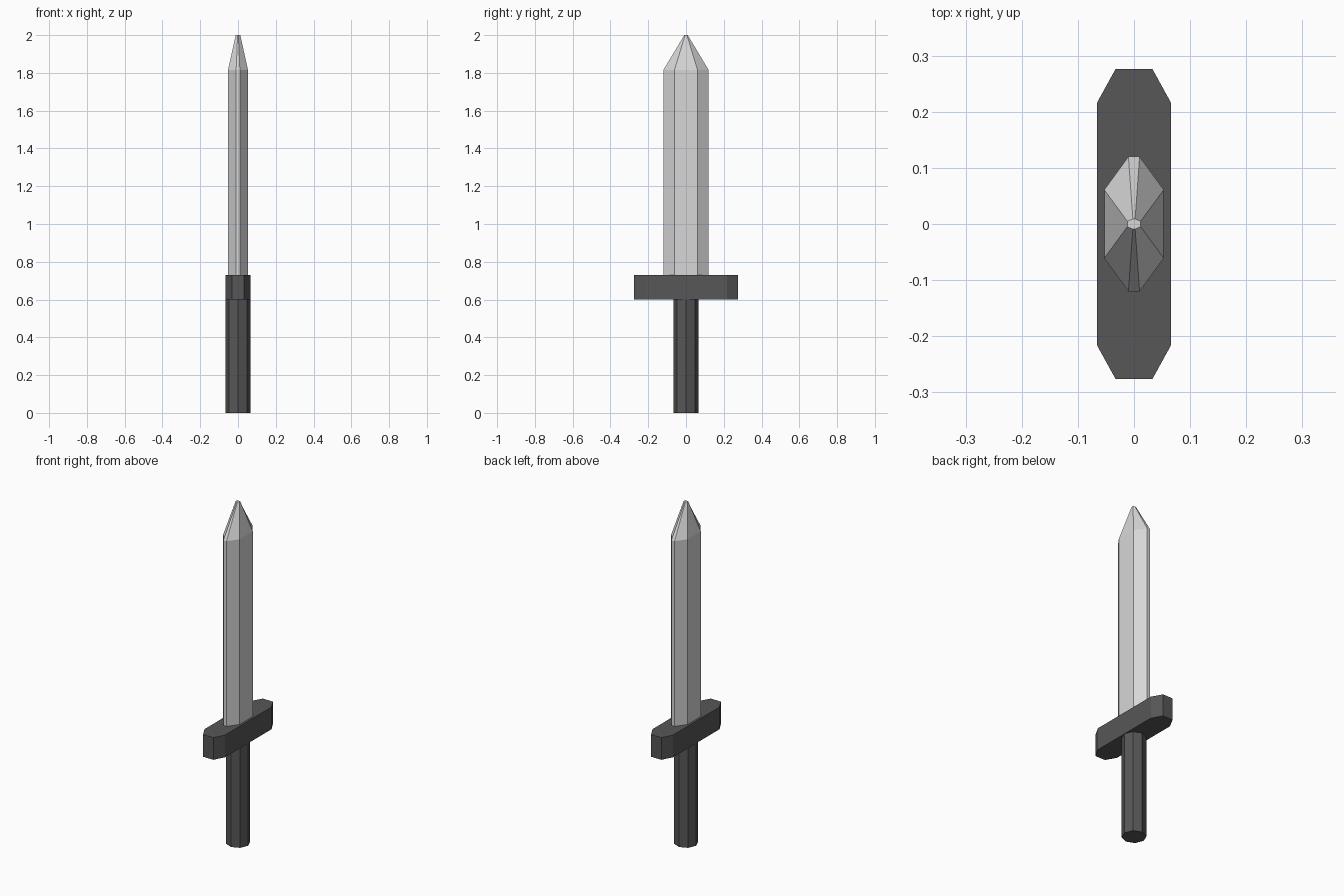
import bpy, bmesh, math

if "Cube" in bpy.data.objects:
    bpy.data.objects.remove(bpy.data.objects["Cube"])


def material(name, v):
    m = bpy.data.materials.new(name)
    m.diffuse_color = (v, v, v, 1)
    m.use_nodes = True
    m.node_tree.nodes["Principled BSDF"].inputs["Base Color"].default_value = m.diffuse_color
    return m


steel = material("light steel", 0.68)
dark = material("dark grey", 0.095)


def octagon(xo, yi, xi, yo):
    # Eight-sided outline mirrored in x and y
    quarter = [(xo, yi), (xi, yo)]
    return (quarter + [(-x, y) for x, y in reversed(quarter)]
            + [(-x, -y) for x, y in quarter]
            + [(x, -y) for x, y in reversed(quarter)])


def loft(name, sections, mat):
    # Closed solid through outlines stacked in z
    bm = bmesh.new()
    rings = [[bm.verts.new((x, y, z)) for x, y in outline] for z, outline in sections]
    for a, b in zip(rings, rings[1:]):
        n = len(a)
        for i in range(n):
            j = (i + 1) % n
            bm.faces.new((a[i], a[j], b[j], b[i]))
    bm.faces.new(rings[0][::-1])
    bm.faces.new(rings[-1])
    bmesh.ops.recalc_face_normals(bm, faces=bm.faces)
    me = bpy.data.meshes.new(name)
    bm.to_mesh(me)
    bm.free()
    me.materials.append(mat)
    ob = bpy.data.objects.new(name, me)
    bpy.context.collection.objects.link(ob)
    return ob


# Handle: eight-sided grip
grip = [(0.066 * math.cos(i * math.pi / 4), 0.066 * math.sin(i * math.pi / 4)) for i in range(8)]
loft("handle", [(0, grip), (0.6, grip)], dark)

# Guard: chamfered crossbar
bar = octagon(0.066, 0.216, 0.033, 0.276)
loft("guard", [(0.6, bar), (0.73, bar)], dark)

# Blade: faceted body tapering to a tiny flat tip
body = octagon(0.053, 0.061, 0.01, 0.12)
tip = octagon(0.012, 0.005, 0.002, 0.009)
loft("blade", [(0.73, body), (1.815, body), (2.0, tip)], steel)
